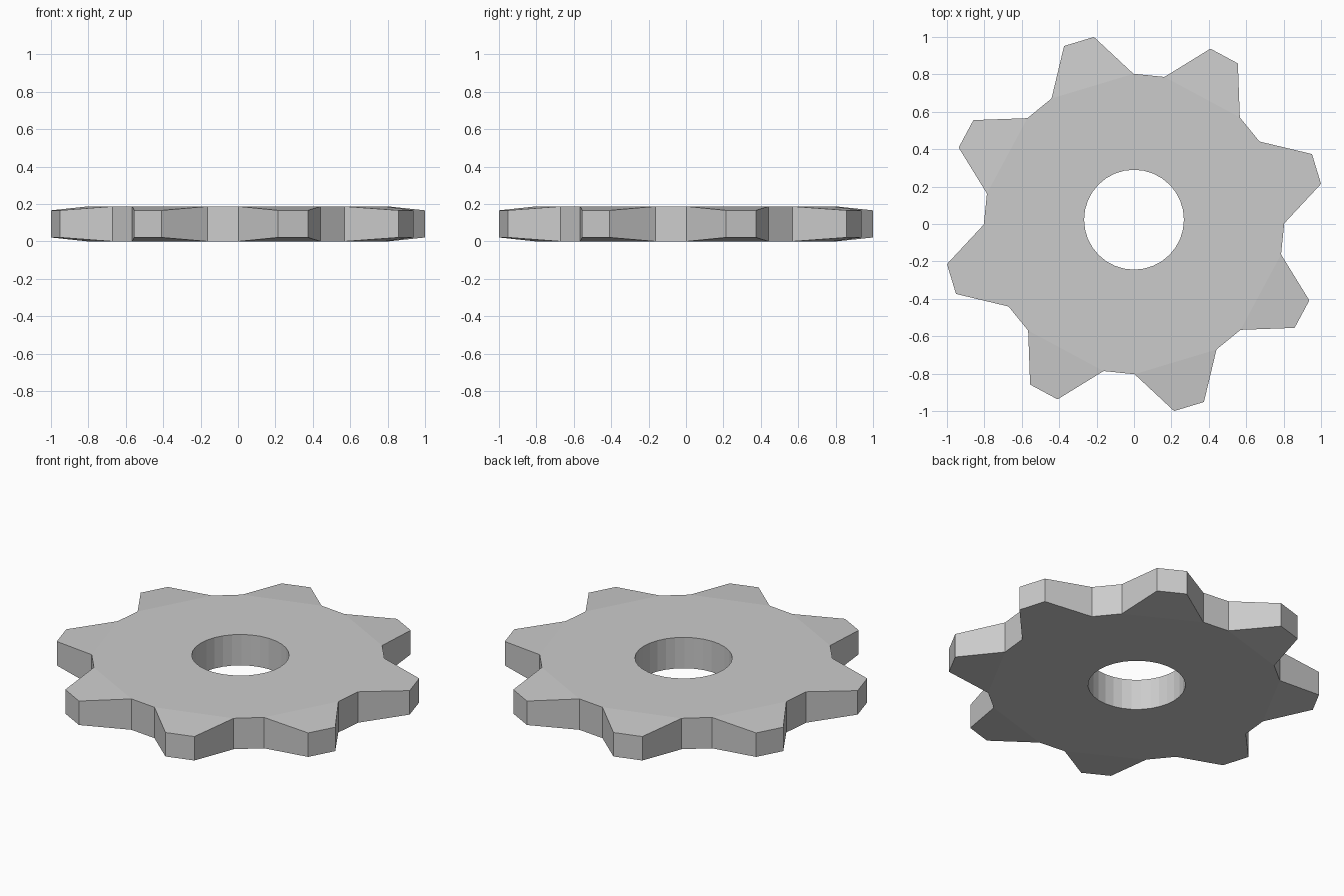
import bpy, bmesh
from math import cos, sin, radians, tau

if "Cube" in bpy.data.objects:
    bpy.data.objects.remove(bpy.data.objects["Cube"])

TEETH = 8
THICK = 0.187          # hub thickness
TIP_LOW, TIP_HIGH = 0.021, 0.166   # teeth thin slightly toward the tip
ROOT_R, TIP_R = 0.803, 1.0226
HOLE_R, HOLE_Y, HOLE_SEGS = 0.267, 0.023, 32

bm = bmesh.new()


def polar(r, deg, z):
    a = radians(deg)
    return bm.verts.new((r * cos(a), r * sin(a), z))


def edge_loop(verts):
    return [bm.edges.new((v, verts[(i + 1) % len(verts)])) for i, v in enumerate(verts)]


def gear_side(z_root, z_tip):
    """One flat side: hub face with bore, plus sloping tooth faces."""
    roots, outline = [], []
    for i in range(TEETH):
        a = i * 360 / TEETH
        r0, r1 = polar(ROOT_R, a + 0.2, z_root), polar(ROOT_R, a + 33.3, z_root)
        t0, t1 = polar(TIP_R, a + 12.1, z_tip), polar(TIP_R, a + 21.45, z_tip)
        roots += [r0, r1]
        outline += [r0, t0, t1, r1]
    hole = [bm.verts.new((HOLE_R * cos(tau * i / HOLE_SEGS),
                          HOLE_Y + HOLE_R * sin(tau * i / HOLE_SEGS), z_root))
            for i in range(HOLE_SEGS)]
    edges = edge_loop(roots) + edge_loop(hole)
    bmesh.ops.triangle_fill(bm, edges=edges, use_beauty=True, normal=(0, 0, 1))
    for i in range(TEETH):
        bm.faces.new(outline[4 * i:4 * i + 4])
    return outline, hole


def wall(low, high):
    n = len(low)
    for i in range(n):
        j = (i + 1) % n
        bm.faces.new((low[i], low[j], high[j], high[i]))


# Two sides joined by the toothed rim and the bore
low_rim, low_hole = gear_side(0, TIP_LOW)
high_rim, high_hole = gear_side(THICK, TIP_HIGH)
wall(low_rim, high_rim)
wall(low_hole, high_hole)
bmesh.ops.recalc_face_normals(bm, faces=bm.faces[:])

mesh = bpy.data.meshes.new("gear_wheel")
bm.to_mesh(mesh)
bm.free()
gear = bpy.data.objects.new("gear_wheel", mesh)
bpy.context.collection.objects.link(gear)
